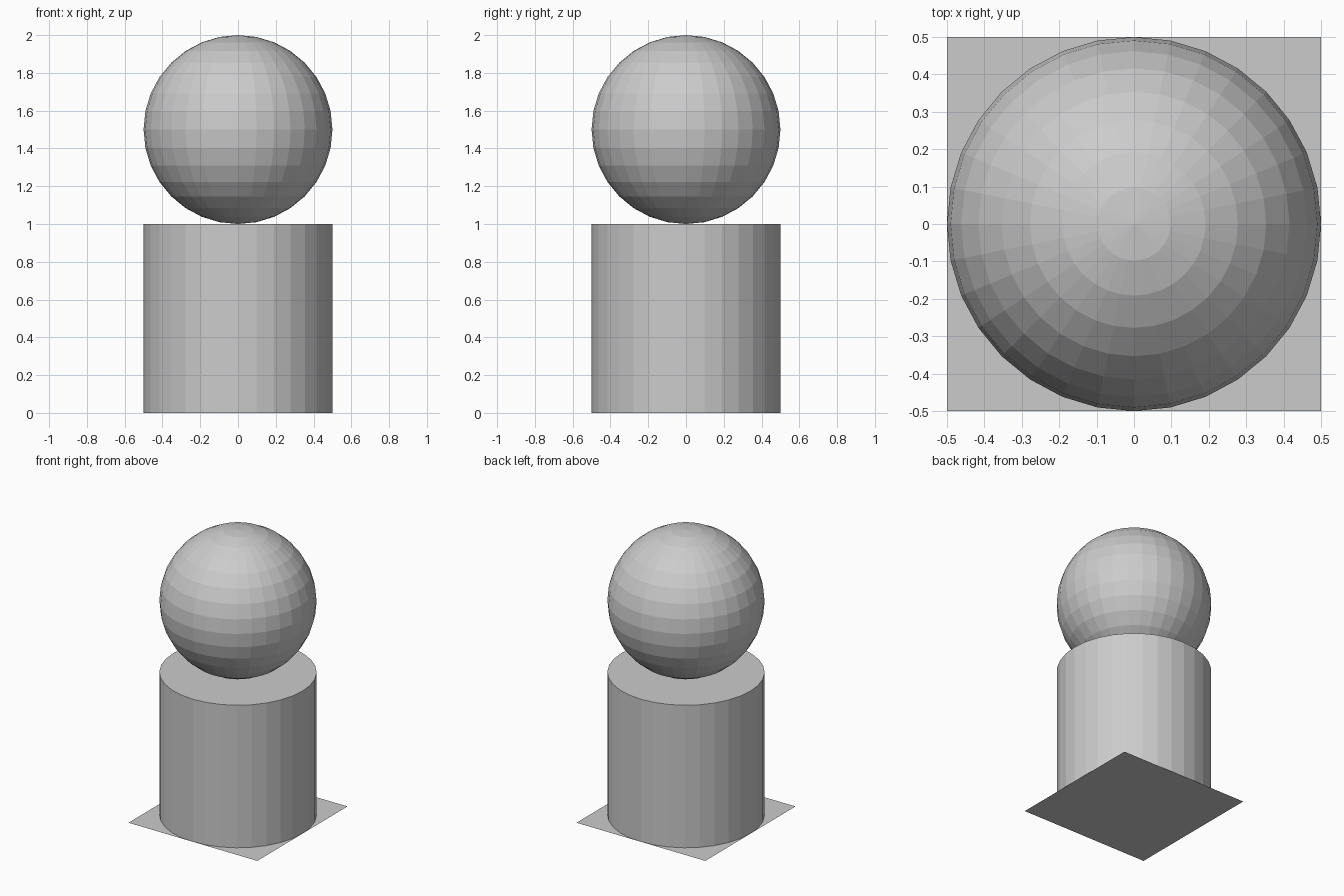
import bpy

if "Cube" in bpy.data.objects:
    bpy.data.objects.remove(bpy.data.objects["Cube"])

# Square base sheet on the ground
bpy.ops.mesh.primitive_plane_add(size=1, location=(0, 0, 0))
bpy.context.object.name = "base_sheet"

# Faceted pedestal
bpy.ops.mesh.primitive_cylinder_add(vertices=32, radius=0.5, depth=1, location=(0, 0, 0.5))
bpy.context.object.name = "pedestal"

# Flat-shaded ball resting on the pedestal
bpy.ops.mesh.primitive_uv_sphere_add(segments=32, ring_count=16, radius=0.5, location=(0, 0, 1.5))
bpy.context.object.name = "ball"
